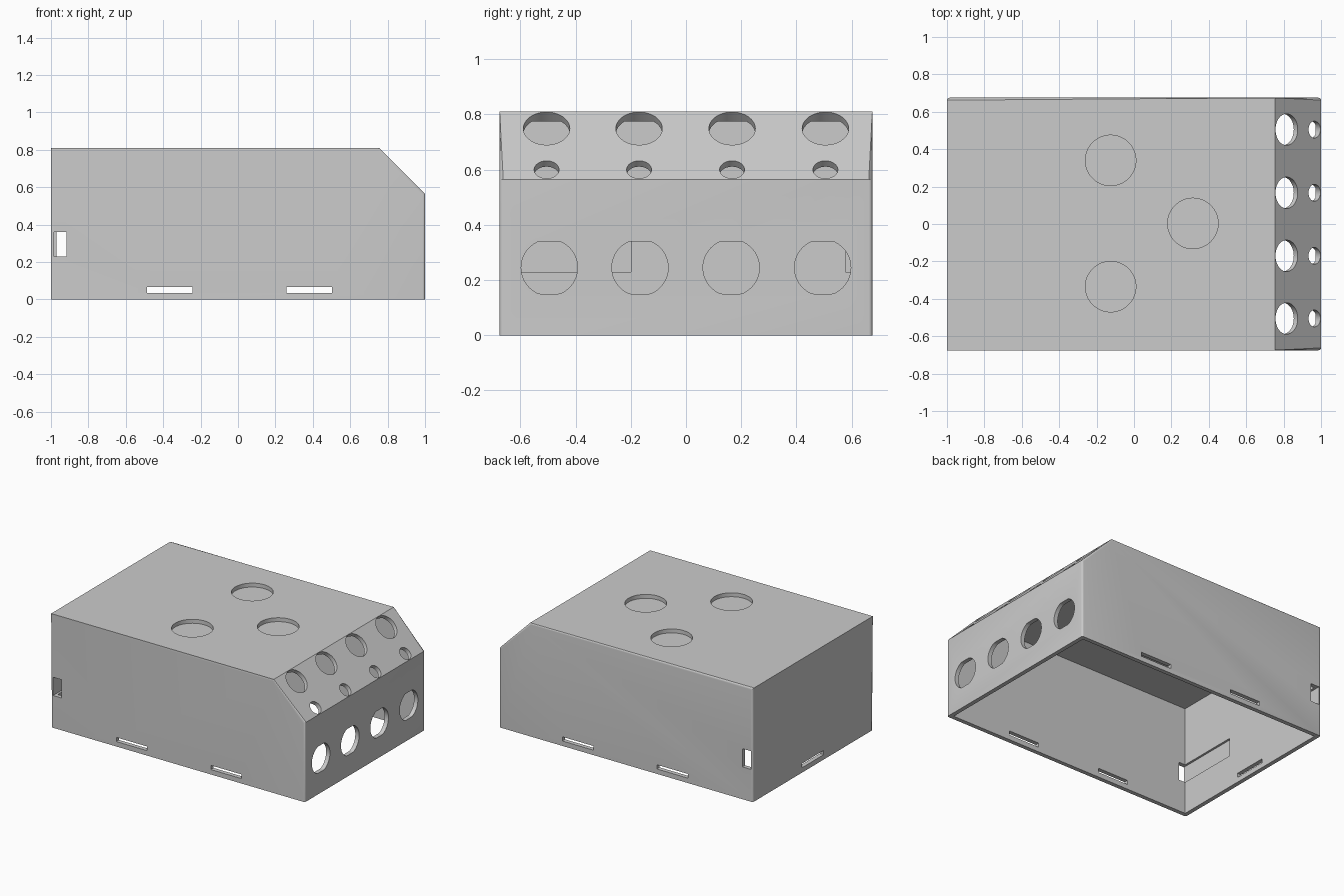
import bpy, bmesh, math
from mathutils import Matrix, Vector

if "Cube" in bpy.data.objects:
    bpy.data.objects.remove(bpy.data.objects["Cube"], do_unlink=True)

HALF_Y, TOP, WALL = 0.675, 0.81, 0.03
CEILING = 0.775
CHAMFER_X, CHAMFER_Z = 0.755, 0.565
SIDE_ON = Matrix.Rotation(math.pi / 2, 4, 'X')      # profile plane becomes x-z
FACING_X = Matrix.Rotation(math.pi / 2, 4, 'Y')     # prism axis becomes x
FACING_SLANT = Matrix.Rotation(math.pi / 4, 4, 'Y')

grey = bpy.data.materials.new("plain_grey")
grey.use_nodes = True
grey.diffuse_color = (0.6, 0.6, 0.6, 1)
grey.node_tree.nodes["Principled BSDF"].inputs["Base Color"].default_value = grey.diffuse_color


def prism(name, points, depth, turn=Matrix(), centre=(0, 0, 0), edge_round=0):
    """Extrude a flat outline evenly both ways along its own axis."""
    bm = bmesh.new()
    base = bm.faces.new([bm.verts.new((x, y, -depth / 2)) for x, y in points])
    lid = bmesh.ops.extrude_face_region(bm, geom=[base])["geom"]
    bmesh.ops.translate(bm, vec=(0, 0, depth),
                        verts=[v for v in lid if isinstance(v, bmesh.types.BMVert)])
    bmesh.ops.recalc_face_normals(bm, faces=bm.faces)
    bm.transform(Matrix.Translation(Vector(centre)) @ turn)
    if edge_round:
        # round the side outlines, leaving the base edge sharp
        edges = [e for e in bm.edges
                 if abs(e.verts[0].co.y - e.verts[1].co.y) < 0.001
                 and max(v.co.z for v in e.verts) > 0.001]
        bmesh.ops.bevel(bm, geom=edges, offset=edge_round, segments=4,
                        profile=0.5, affect='EDGES')
    mesh = bpy.data.meshes.new(name)
    bm.to_mesh(mesh)
    bm.free()
    obj = bpy.data.objects.new(name, mesh)
    bpy.context.collection.objects.link(obj)
    mesh.materials.append(grey)
    return obj


def disc(radius, flat=1.0):
    """Circle outline, optionally flattened on its two x sides."""
    angles = [2 * math.pi * i / 64 for i in range(64)]
    return [(max(-flat, min(flat, radius * math.cos(a))), radius * math.sin(a)) for a in angles]


def block(name, low, high):
    (x0, y0, z0), (x1, y1, z1) = low, high
    return prism(name, [(x0, y0), (x1, y0), (x1, y1), (x0, y1)], z1 - z0,
                 centre=(0, 0, (z0 + z1) / 2))


# Outer body with one sloping shoulder
housing = prism("housing", [(-1, 0), (1, 0), (1, CHAMFER_Z), (CHAMFER_X, TOP), (-1, TOP)],
                2 * HALF_Y, SIDE_ON, edge_round=0.013)

# Hollow interior, open below
slope = CHAMFER_X + TOP - WALL * math.sqrt(2)
inner = 1 - WALL
cutters = [prism("cavity", [(-inner, -0.2), (inner, -0.2), (inner, slope - inner),
                            (slope - CEILING, CEILING), (-inner, CEILING)],
                 2 * (HALF_Y - WALL), SIDE_ON)]

# Rows of openings on the end wall and the slope
for y in (-0.505, -0.17, 0.167, 0.505):
    cutters.append(prism("end_hole", disc(0.102, 0.095), 0.2, FACING_X, (1, y * 0.98, 0.245)))
    for name, radius, z in (("large_slope_hole", 0.084, 0.749), ("small_slope_hole", 0.045, 0.6)):
        cutters.append(prism(name, disc(radius), 0.2, FACING_SLANT,
                             (CHAMFER_X + TOP - z, y, z)))

# Shallow round recesses in the top
for x, y in ((-0.125, 0.34), (-0.125, -0.335), (0.315, 0.003)):
    cutters.append(prism("top_recess", disc(0.135), 0.056, centre=(x, y, TOP)))

# Narrow slots along the base
for side in (-1, 1):
    for x in (-0.365, 0.38):
        y = side * HALF_Y
        cutters.append(block("base_slot", (x - 0.122, y - 0.1, 0.035), (x + 0.122, y + 0.1, 0.065)))
cutters.append(block("rear_base_slot", (-1.1, -0.122, 0.035), (-0.9, 0.122, 0.065)))

# Upright side slots running on as grooves in the rear wall
for y0, y1 in ((-0.8, -0.2), (0.578, 0.8)):
    cutters.append(block("side_slot", (-0.985, y0, 0.23), (-0.917, y1, 0.36)))

bpy.context.view_layer.objects.active = housing
for cutter in cutters:
    cutter.hide_render = True
    cut = housing.modifiers.new("cut", 'BOOLEAN')
    cut.operation = 'DIFFERENCE'
    cut.solver = 'EXACT'
    cut.object = cutter
    bpy.ops.object.modifier_apply(modifier=cut.name)
    bpy.data.objects.remove(cutter, do_unlink=True)

bpy.ops.object.select_all(action='DESELECT')
housing.select_set(True)
bpy.ops.object.shade_smooth_by_angle(angle=math.radians(30))
